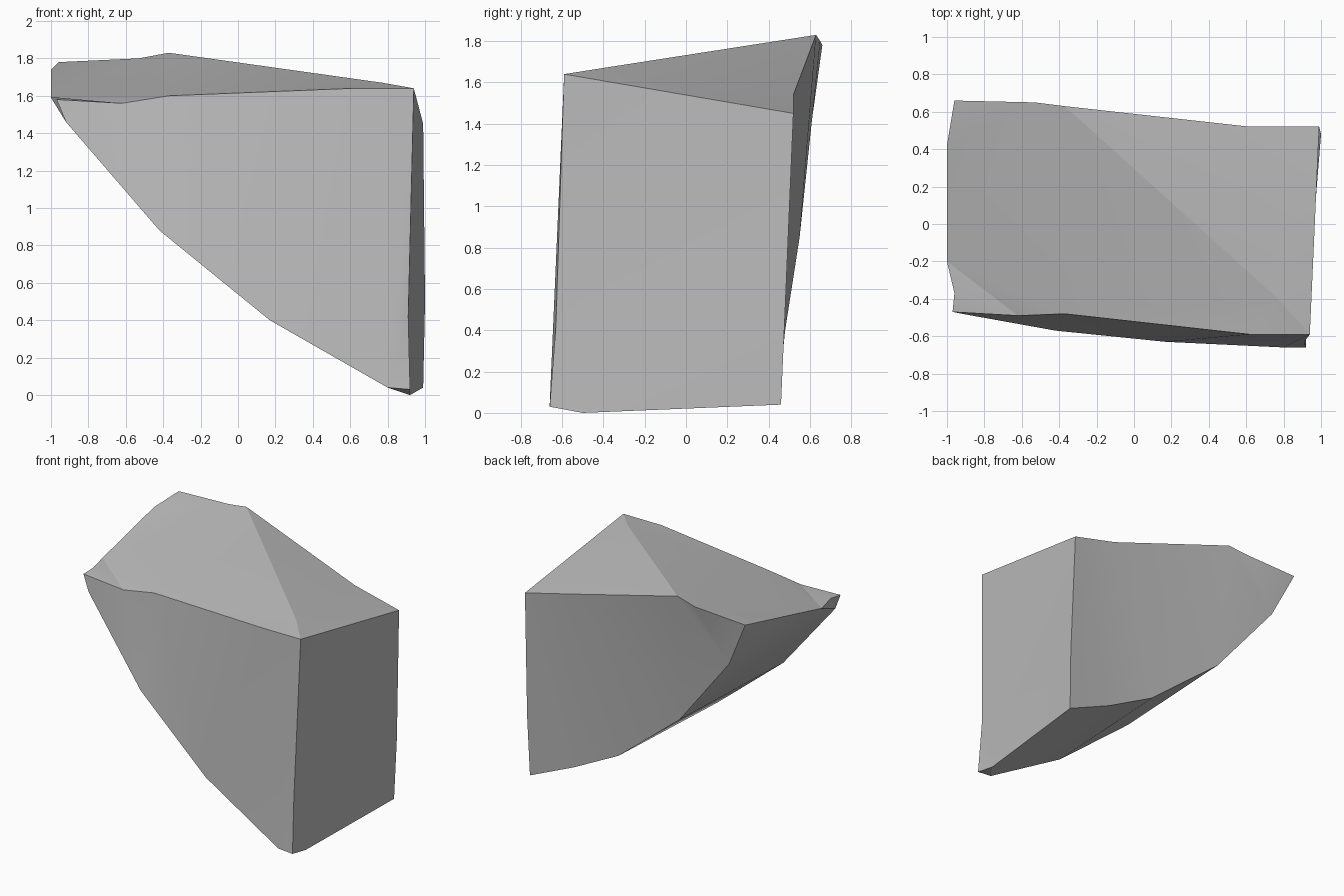
import bpy
import bmesh
from math import radians

default_cube = bpy.data.objects.get("Cube")
if default_cube:
    bpy.data.objects.remove(default_cube, do_unlink=True)


def make_material(name, colour):
    material = bpy.data.materials.new(name)
    material.use_nodes = True
    material.diffuse_color = colour
    shader = next(n for n in material.node_tree.nodes if n.type == "BSDF_PRINCIPLED")
    shader.inputs["Base Color"].default_value = colour
    shader.inputs["Roughness"].default_value = 0.9
    return material


mesh_builder = bmesh.new()


def add_points(points):
    return [mesh_builder.verts.new(point) for point in points]


def add_face(*corners):
    return mesh_builder.faces.new(corners)


# Front outline, clockwise from the upper left tip
front = add_points([
    (-.97, -.47, 1.58), (-.62, -.49, 1.56), (-.37, -.48, 1.6),
    (.62, -.59, 1.64), (.94, -.59, 1.64), (.91, -.63, .42),
    (.92, -.66, .03), (.8, -.66, .04), (.17, -.63, .4),
    (-.42, -.57, .88), (-.92, -.48, 1.46)])

# Matching back outline
back = add_points([
    (-.96, .66, 1.78), (-.53, .65, 1.8), (-.37, .63, 1.83),
    (.62, .52, 1.54), (.99, .52, 1.45), (1, .48, .5),
    (.99, .46, .04), (.62, .46, .2), (.23, .48, .4),
    (-.33, .55, .85), (-.79, .61, 1.42)])

# Chipped left rim, the top ridge end and the lowest corner
rim = add_points([(-.96, -.37, 1.59), (-1, -.2, 1.59), (-1, .42, 1.74)])
ridge, foot = add_points([(.77, -.4, 1.67), (.92, -.5, 0)])

(front_tip, front_nick, front_top, front_mid, front_corner, front_side,
 front_foot, front_toe, front_low, front_curve, front_lip) = front
(back_tip, back_nick, back_peak, back_mid, back_corner, back_side,
 back_foot, back_toe, back_low, back_curve, back_lip) = back
rim_front, rim_mid, rim_back = rim

# Front cut
add_face(front_corner, front_mid, front_low, front_toe, front_foot, front_side)
add_face(front_mid, front_top, front_low)
add_face(front_top, front_curve, front_low)
add_face(front_top, front_nick, front_lip, front_curve)
add_face(front_nick, front_tip, front_lip)

# Back cut, folded near the corner
add_face(back_mid, back_corner, back_side, back_foot, back_toe)
add_face(back_mid, back_toe, back_low)
add_face(back_peak, back_mid, back_low, back_curve)
add_face(back_nick, back_peak, back_curve, back_lip)
add_face(back_tip, back_nick, back_lip)

# Flat side and its foot
add_face(front_corner, front_side, back_side, back_corner)
add_face(front_side, front_foot, foot, back_foot, back_side)
add_face(front_foot, front_toe, foot)
add_face(foot, front_toe, back_toe, back_foot)

# Curved underside
lower_front = [front_toe, front_low, front_curve, front_lip]
lower_back = [back_toe, back_low, back_curve, back_lip]
for i in range(len(lower_front) - 1):
    add_face(lower_front[i], lower_front[i + 1], lower_back[i + 1], lower_back[i])

# Left rim
add_face(front_lip, front_tip, rim_front, rim_mid)
add_face(front_lip, rim_mid, rim_back, back_lip)
add_face(rim_back, back_tip, back_lip)

# Sloping top with its ridge
add_face(ridge, front_mid, front_corner)
add_face(ridge, front_corner, back_corner)
add_face(ridge, back_corner, back_mid, back_peak)
add_face(ridge, back_peak, front_top)
add_face(ridge, front_top, front_mid)
add_face(front_top, back_peak, back_nick)
add_face(front_nick, front_top, back_nick, rim_mid, rim_front)
add_face(front_nick, rim_front, front_tip)
add_face(rim_mid, back_nick, back_tip, rim_back)

bmesh.ops.triangulate(mesh_builder, faces=mesh_builder.faces[:])
bmesh.ops.recalc_face_normals(mesh_builder, faces=mesh_builder.faces[:])

mesh = bpy.data.meshes.new("rock_chunk")
mesh_builder.to_mesh(mesh)
mesh_builder.free()
mesh.materials.append(make_material("stone_grey", (.5, .5, .5, 1)))
rock = bpy.data.objects.new("rock_chunk", mesh)
bpy.context.collection.objects.link(rock)

# Soft faces with crisp broken edges
bpy.ops.object.select_all(action="DESELECT")
rock.select_set(True)
bpy.context.view_layer.objects.active = rock
bpy.ops.object.shade_smooth_by_angle(angle=radians(20))
